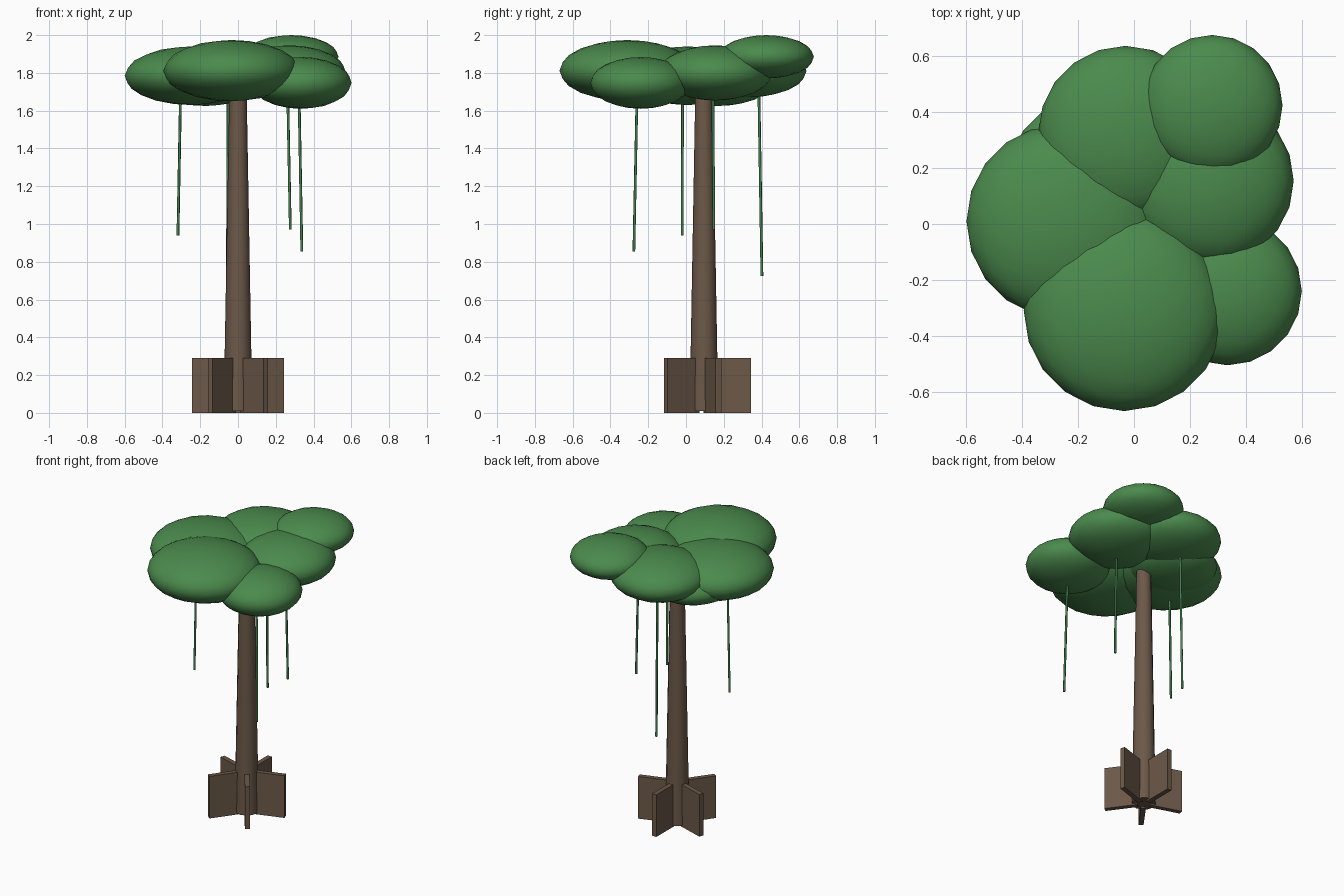
import bpy, math
from mathutils import Vector

if "Cube" in bpy.data.objects:
    bpy.data.objects.remove(bpy.data.objects["Cube"])


def material(name, rgb):
    m = bpy.data.materials.new(name)
    m.diffuse_color = (*rgb, 1)
    m.use_nodes = True
    m.node_tree.nodes["Principled BSDF"].inputs["Base Color"].default_value = m.diffuse_color
    return m


BARK = material("bark_brown", (0.150, 0.100, 0.066))
LEAF = material("leaf_green", (0.070, 0.255, 0.074))
VINE = material("vine_green", (0.055, 0.215, 0.075))
TRUNK_Y = 0.095


def finish(name, mat, smooth=None):
    o = bpy.context.object
    o.name = name
    o.data.materials.append(mat)
    bpy.ops.object.transform_apply(location=False, rotation=True, scale=True)
    if smooth:
        bpy.ops.object.shade_smooth_by_angle(angle=math.radians(smooth))
    return o


# Tapered trunk
bpy.ops.mesh.primitive_cone_add(vertices=12, radius1=0.076, radius2=0.045,
                                depth=1.74, location=(0, TRUNK_Y, 0.88))
finish("trunk", BARK, 40)

# Five buttress roots around the trunk, one pointing back
R_IN, R_OUT, FIN_H, FIN_T = 0.04, 0.25, 0.29, 0.032
for i in range(5):
    a = math.radians(90 + 72 * i)
    r = (R_IN + R_OUT) / 2
    bpy.ops.mesh.primitive_cube_add(
        size=1, location=(r * math.cos(a), TRUNK_Y + r * math.sin(a), FIN_H / 2),
        rotation=(0, 0, a), scale=(R_OUT - R_IN, FIN_T, FIN_H))
    finish(f"buttress_root_{i + 1}", BARK)

# Flattened leaf clumps: centre, horizontal radius, half height
clumps = {
    "front": ((-0.035, -0.31, 1.812), 0.36, 0.162),
    "left": ((-0.25, 0.01, 1.785), 0.35, 0.155),
    "back": ((-0.03, 0.325, 1.81), 0.313, 0.14),
    "back_right": ((0.28, 0.425, 1.885), 0.252, 0.115),
    "right": ((0.27, 0.155, 1.80), 0.302, 0.146),
    "front_right": ((0.335, -0.24, 1.747), 0.266, 0.137),
    "back_left": ((-0.17, 0.17, 1.745), 0.28, 0.12),
}
for name, (c, r, h) in clumps.items():
    bpy.ops.mesh.primitive_ico_sphere_add(subdivisions=3, radius=1, location=c, scale=(r, r, h))
    finish(f"leaf_clump_{name}", LEAF, 60)

# Hanging vines: top and bottom points
vines = [((0.322, -0.258, 1.75), (0.338, -0.276, 0.855)),
         ((-0.303, -0.018, 1.75), (-0.318, -0.020, 0.94)),
         ((0.262, 0.142, 1.75), (0.277, 0.147, 0.97)),
         ((-0.052, 0.385, 1.75), (-0.056, 0.402, 0.725))]
for i, (top, low) in enumerate(vines):
    a, b = Vector(top), Vector(low)
    d = a - b
    bpy.ops.mesh.primitive_cylinder_add(
        vertices=6, radius=0.0075, depth=d.length, location=(a + b) / 2,
        rotation=d.to_track_quat('Z', 'Y').to_euler())
    finish(f"hanging_vine_{i + 1}", VINE, 65)
